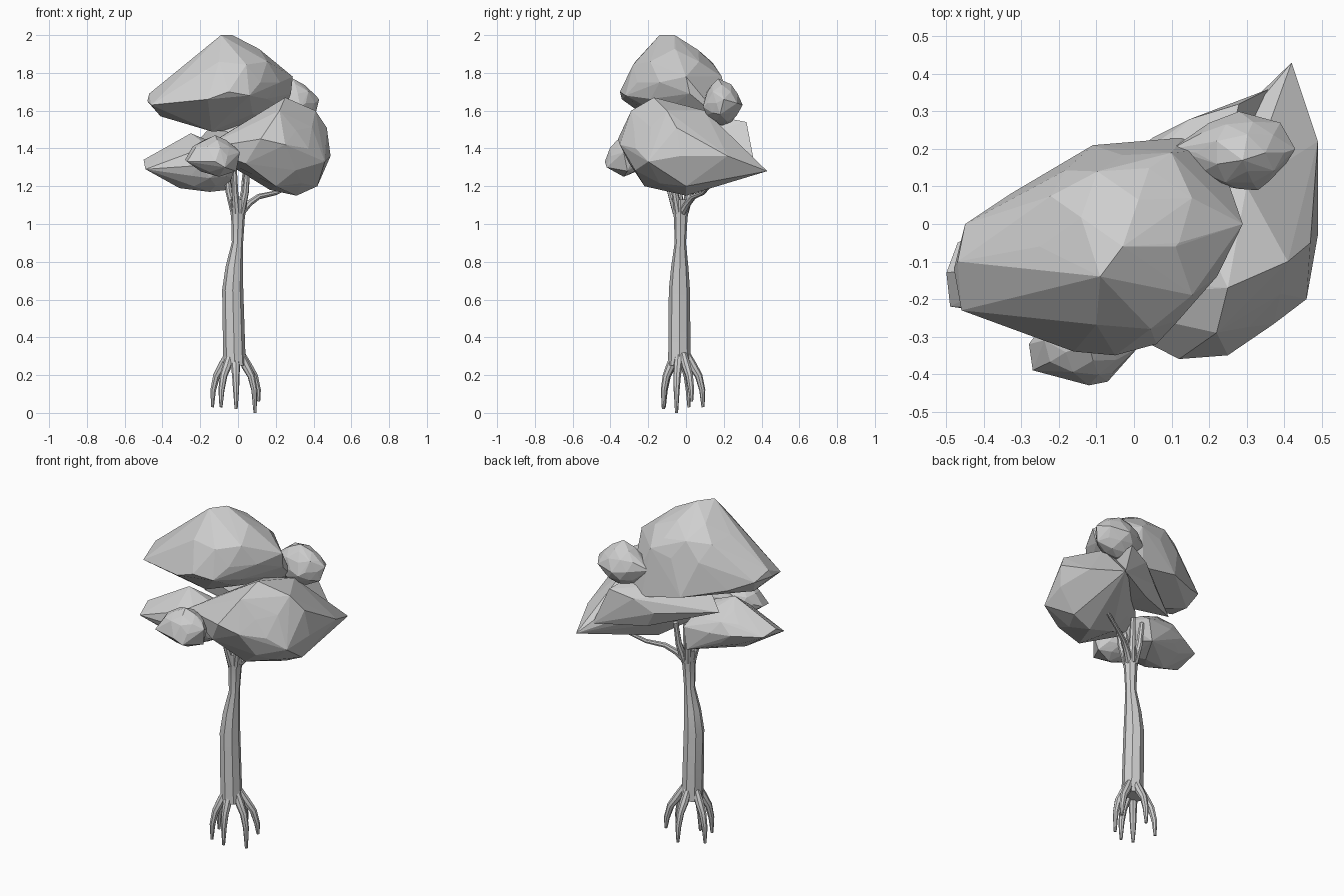
import bpy
import bmesh
import random
from mathutils import Vector

random.seed(4)

if "Cube" in bpy.data.objects:
    bpy.data.objects.remove(bpy.data.objects["Cube"], do_unlink=True)


def make_material(name, colour):
    mat = bpy.data.materials.new(name)
    mat.use_nodes = True
    mat.diffuse_color = colour
    mat.node_tree.nodes["Principled BSDF"].inputs["Base Color"].default_value = colour
    return mat


stone_grey = make_material("light_grey", (0.62, 0.62, 0.62, 1))


def leaf_clump(name, centre, radii, corners):
    """Faceted clump: a jittered ellipsoid core wrapped together with corner points."""
    core = bmesh.new()
    bmesh.ops.create_icosphere(core, subdivisions=2, radius=1)
    points = []
    for vert in core.verts:
        size = random.uniform(0.93, 1.0)
        points.append([c + r * k * size for c, r, k in zip(centre, radii, vert.co)])
    core.free()

    bm = bmesh.new()
    for point in points + list(corners):
        bm.verts.new(point)
    hull = bmesh.ops.convex_hull(bm, input=bm.verts[:])
    spare = set(hull["geom_interior"]) | set(hull["geom_unused"])
    spare = [item for item in spare if isinstance(item, bmesh.types.BMVert)]
    bmesh.ops.delete(bm, geom=spare, context="VERTS")
    bmesh.ops.recalc_face_normals(bm, faces=bm.faces[:])
    mesh = bpy.data.meshes.new(name)
    bm.to_mesh(mesh)
    bm.free()
    mesh.materials.append(stone_grey)
    bpy.context.collection.objects.link(bpy.data.objects.new(name, mesh))


def limb(name, path, radii):
    """Tapered tube along a path, turned into a mesh."""
    curve = bpy.data.curves.new(name, "CURVE")
    curve.dimensions = "3D"
    curve.bevel_depth = 1
    curve.bevel_resolution = 2
    curve.use_fill_caps = True
    spline = curve.splines.new("POLY")
    spline.points.add(len(path) - 1)
    for point, co, radius in zip(spline.points, path, radii):
        point.co = (*co, 1)
        point.radius = radius
    obj = bpy.data.objects.new(name, curve)
    bpy.context.collection.objects.link(obj)
    bpy.ops.object.select_all(action="DESELECT")
    obj.select_set(True)
    bpy.context.view_layer.objects.active = obj
    bpy.ops.object.convert(target="MESH")
    obj = bpy.context.view_layer.objects.active
    obj.data.materials.clear()
    obj.data.materials.append(stone_grey)
    bpy.ops.object.shade_smooth_by_angle(angle=0.6)


# Trunk: thick below, pinched under the fork
limb("trunk",
     [(-.018, -.035, .25), (-.02, -.035, .32), (-.028, -.035, .65), (-.02, -.033, .77),
      (-.003, -.03, .9), (0, -.028, 1.03), (0, -.028, 1.13)],
     [.062, .059, .056, .046, .03, .036, .05])

# Roots: arched fingers that lift the trunk off the ground
trunk_base = Vector((-.018, -.033, 0))
root_tips = [(-.135, .015, .03), (-.09, -.115, .03), (-.01, -.12, .02),
             (.09, -.05, 0), (.11, .03, .06), (-.01, .09, .03)]
for number, tip in enumerate(root_tips, 1):
    tip = Vector(tip)
    reach = Vector((tip.x, tip.y, 0)) - trunk_base
    path = [trunk_base + reach * f + Vector((0, 0, z))
            for f, z in ((.3, .31), (.55, .25), (.82, .195), (.97, .12))]
    limb(f"root_{number}", path + [tip], [.02, .024, .02, .016, .008])

# Branches: short upright forks and one long side limb
fork_tips = [(-.06, -.04, 1.3), (-.02, -.1, 1.3), (.05, -.07, 1.3),
             (.04, .04, 1.3), (-.03, .03, 1.3)]
for number, tip in enumerate(fork_tips, 1):
    x, y, z = tip
    limb(f"branch_{number}",
         [(x * .3, -.028 + (y + .028) * .3, 1.06), (x * .8, -.028 + (y + .028) * .75, 1.17), tip],
         [.022, .018, .014])
limb("side_branch",
     [(.015, -.02, 1.06), (.06, .01, 1.11), (.11, .04, 1.145), (.2, .09, 1.165), (.3, .13, 1.21)],
     [.022, .018, .015, .012, .01])

# Foliage clumps
leaf_clump("crown_top", (-.03, -.06, 1.75), (.27, .26, .21), [
    (-.48, -.12, 1.65), (-.47, -.1, 1.69), (-.46, -.23, 1.63), (-.41, -.05, 1.57),
    (-.45, 0, 1.65), (-.33, .08, 1.6), (-.11, .21, 1.55), (.13, .23, 1.5), (.22, .2, 1.54),
    (-.14, -.1, 1.49), (-.05, -.35, 1.7), (-.16, -.34, 1.66), (-.09, -.14, 2),
    (-.03, -.06, 2), (.29, 0, 1.78), (.28, .02, 1.69), (.06, -.32, 1.68),
    (.12, -.05, 1.92), (.1, .19, 1.78)])

leaf_clump("crown_right", (.25, -.06, 1.4), (.22, .27, .23), [
    (.25, -.17, 1.67), (.41, -.1, 1.6), (.42, .43, 1.28), (.49, .22, 1.36),
    (.49, -.03, 1.36), (.46, -.2, 1.33), (.12, -.36, 1.45), (.25, -.35, 1.42),
    (.31, 0, 1.15), (.04, -.3, 1.32), (-.03, -.15, 1.5), (-.19, -.2, 1.4),
    (.42, 0, 1.2), (.47, -.05, 1.51), (.2, -.22, 1.2), (.22, -.29, 1.6),
    (.17, .02, 1.18), (.36, .22, 1.23), (.03, -.05, 1.27), (.3, .1, 1.6)])

leaf_clump("crown_back", (.15, .08, 1.44), (.14, .15, .1), [
    (.28, .32, 1.54), (.36, .36, 1.33), (.15, .28, 1.5), (.05, .23, 1.42),
    (.1, .22, 1.33), (-.23, .015, 1.42), (-.15, -.02, 1.51), (.05, .1, 1.54), (.2, 0, 1.6)])

leaf_clump("crown_left", (-.2, -.1, 1.31), (.2, .17, .13), [
    (-.5, -.13, 1.34), (-.49, -.22, 1.29), (-.47, -.05, 1.31), (-.25, -.1, 1.48),
    (-.31, -.12, 1.19), (-.15, -.08, 1.17), (-.06, .08, 1.18), (-.04, .08, 1.31)])

leaf_clump("clump_front", (-.13, -.31, 1.36), (.13, .11, .1), [
    (-.28, -.32, 1.34), (-.27, -.39, 1.33), (-.12, -.43, 1.33), (-.07, -.42, 1.3),
    (.01, -.33, 1.38), (-.12, -.32, 1.47), (-.1, -.33, 1.25), (-.01, -.31, 1.28)])

leaf_clump("clump_back", (.28, .19, 1.64), (.14, .1, .12), [
    (.1, .2, 1.65), (.28, .3, 1.63), (.39, .27, 1.64), (.43, .2, 1.66),
    (.33, .09, 1.62), (.29, .17, 1.77), (.41, .18, 1.58)])
